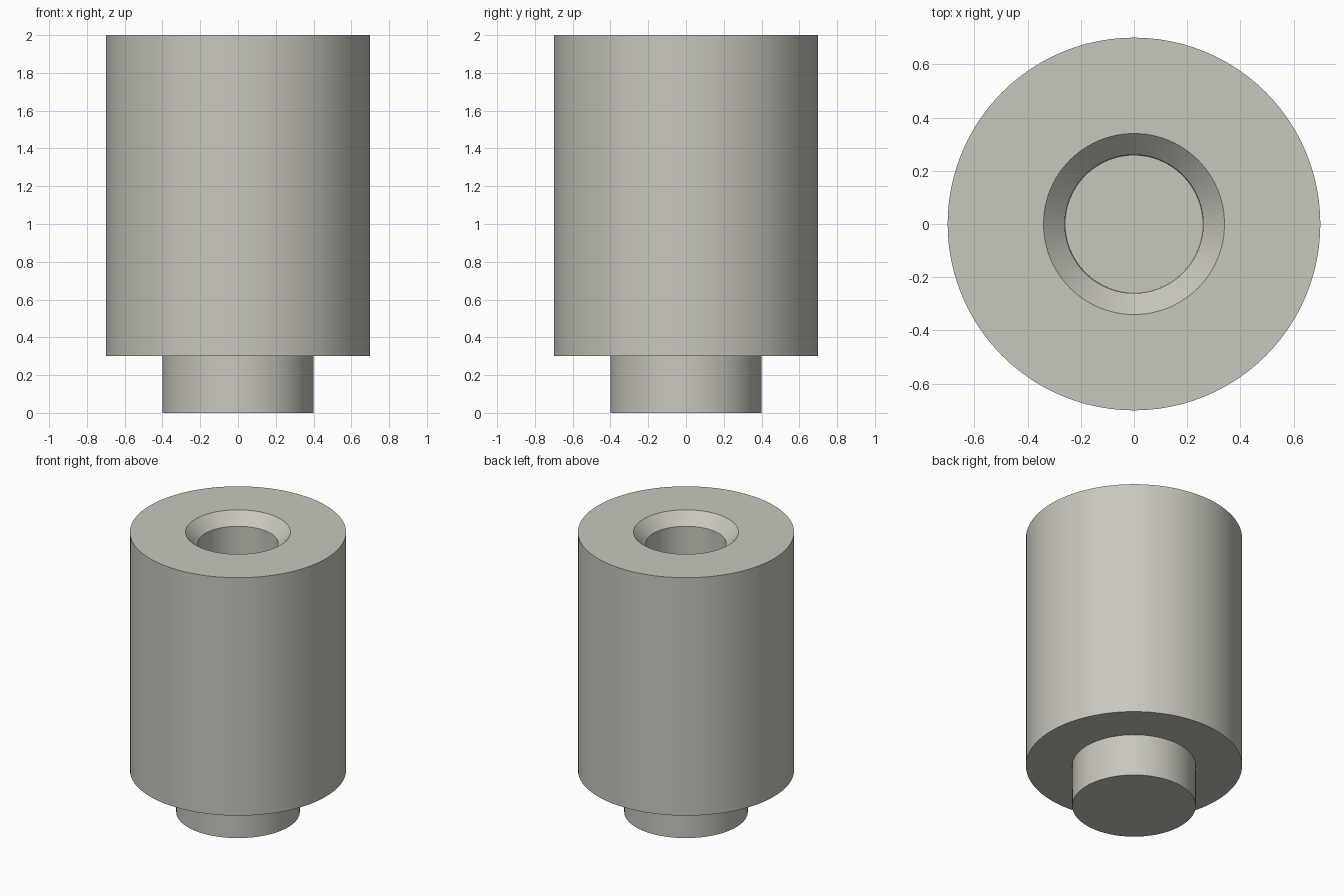
import bpy, bmesh, math

cube = bpy.data.objects.get("Cube")
if cube:
    bpy.data.objects.remove(cube, do_unlink=True)

SEGMENTS = 96

metal = bpy.data.materials.new("warm grey metal")
metal.use_nodes = True
colour = (0.58, 0.57, 0.51, 1.0)
metal.diffuse_color = colour
metal.node_tree.nodes["Principled BSDF"].inputs["Base Color"].default_value = colour


def lathe(name, profile, material):
    """Revolve a (radius, z) profile around z; radius 0 ends close the shape."""
    bm = bmesh.new()
    verts = [bm.verts.new((r, 0, z)) for r, z in profile]
    edges = [bm.edges.new(pair) for pair in zip(verts, verts[1:])]
    bmesh.ops.spin(bm, geom=verts + edges, cent=(0, 0, 0), axis=(0, 0, 1),
                   angle=math.tau, steps=SEGMENTS, use_merge=True)
    bmesh.ops.remove_doubles(bm, verts=bm.verts, dist=1e-5)
    bmesh.ops.recalc_face_normals(bm, faces=bm.faces)
    mesh = bpy.data.meshes.new(name)
    bm.to_mesh(mesh)
    bm.free()
    mesh.materials.append(material)
    obj = bpy.data.objects.new(name, mesh)
    bpy.context.collection.objects.link(obj)
    bpy.ops.object.select_all(action='DESELECT')
    obj.select_set(True)
    bpy.context.view_layer.objects.active = obj
    bpy.ops.object.shade_smooth_by_angle(angle=math.radians(30))
    return obj


# Spigot, shoulder, cylinder wall, countersink and blind bore in one profile
lathe("stepped_bushing", [
    (0, 0), (0.40, 0), (0.40, 0.30),      # lower spigot
    (0.70, 0.30), (0.70, 2.00),           # main body
    (0.34, 2.00), (0.26, 1.92),           # countersunk rim
    (0.257, 1.00), (0, 1.00),             # bore and its floor
], metal)
